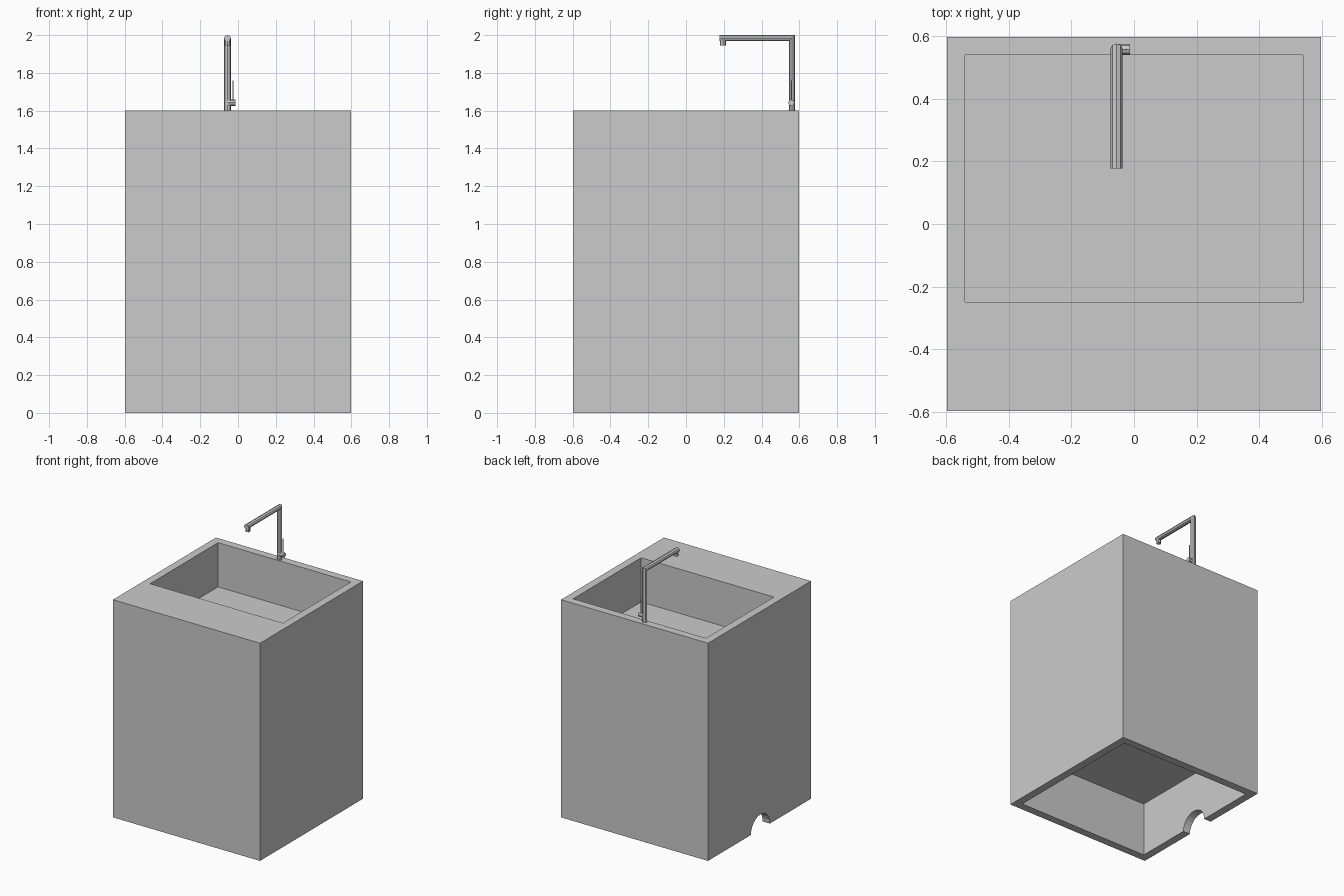
import bpy, bmesh, math
from mathutils import Vector, Matrix

if "Cube" in bpy.data.objects:
    bpy.data.objects.remove(bpy.data.objects["Cube"])


def add_object(name, bm):
    bmesh.ops.recalc_face_normals(bm, faces=bm.faces[:])
    mesh = bpy.data.meshes.new(name)
    bm.to_mesh(mesh)
    bm.free()
    ob = bpy.data.objects.new(name, mesh)
    bpy.context.collection.objects.link(ob)
    return ob


def box(name, lo, hi):
    lo, hi = Vector(lo), Vector(hi)
    bm = bmesh.new()
    bmesh.ops.create_cube(bm, size=1)
    bmesh.ops.scale(bm, vec=hi - lo, verts=bm.verts)
    bmesh.ops.translate(bm, vec=(lo + hi) / 2, verts=bm.verts)
    return add_object(name, bm)


def rod(name, a, b, radius, sides):
    a, b = Vector(a), Vector(b)
    bm = bmesh.new()
    rot = (b - a).to_track_quat('Z', 'Y').to_matrix().to_4x4()
    bmesh.ops.create_cone(bm, cap_ends=True, segments=sides, radius1=radius,
                          radius2=radius, depth=(b - a).length,
                          matrix=Matrix.Translation((a + b) / 2) @ rot)
    return add_object(name, bm)


def carve(target, cutter):
    mod = target.modifiers.new("carve", 'BOOLEAN')
    mod.operation = 'DIFFERENCE'
    mod.solver = 'EXACT'
    mod.object = cutter
    bpy.context.view_layer.objects.active = target
    bpy.ops.object.modifier_apply(modifier=mod.name)
    bpy.data.objects.remove(cutter, do_unlink=True)


# Cabinet block with basin, hollow underside and pipe notch in the left wall
cabinet = box("cabinet", (-0.598, -0.598, 0), (0.598, 0.598, 1.6))
carve(cabinet, box("basin_cutter", (-0.54, -0.25, 1.275), (0.54, 0.54, 1.8)))
carve(cabinet, box("underside_cutter", (-0.54, -0.54, -0.2), (0.54, 0.54, 0.4)))
carve(cabinet, rod("notch_cutter", (-0.7, -0.01, 0), (-0.45, -0.01, 0), 0.11, 24))

# Faucet pipe: eight-sided column with a mitred elbow into the spout arm
px, py, pz, rx, r = -0.056, 0.561, 1.984, 0.019, 0.016
bm = bmesh.new()
rings = []
for station in ("base", "elbow", "tip"):
    ring = []
    for i in range(8):
        a = math.tau * i / 8
        x, d = px + rx * math.cos(a), r * math.sin(a)
        co = {"base": (x, py + d, 1.6),
              "elbow": (x, py + d, pz + d),
              "tip": (x, 0.177, pz + d)}[station]
        ring.append(bm.verts.new(co))
    rings.append(ring)
for lower, upper in zip(rings, rings[1:]):
    for i in range(8):
        j = (i + 1) % 8
        bm.faces.new((lower[i], lower[j], upper[j], upper[i]))
bm.faces.new(rings[0])
bm.faces.new(rings[-1])
add_object("faucet_pipe", bm)

# Spout nozzle, valve and thin lever
rod("spout_nozzle", (px, 0.195, 1.945), (px, 0.195, 1.98), 0.016, 8)
rod("valve", (px, 0.558, 1.642), (-0.012, 0.558, 1.642), 0.017, 8)
rod("valve_lever", (-0.026, 0.558, 1.65), (-0.026, 0.558, 1.76), 0.003, 8)
